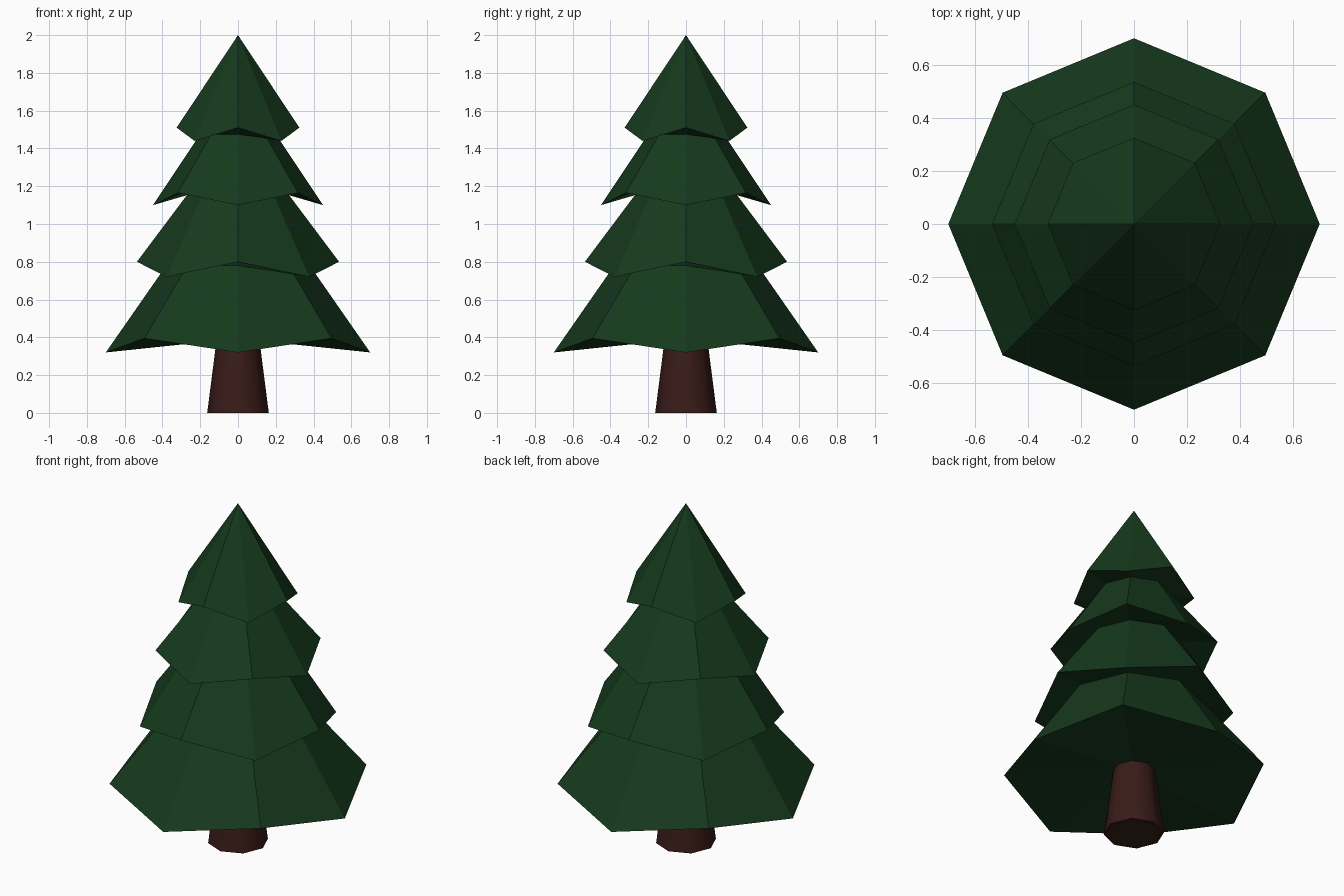
import bpy, bmesh, math

if "Cube" in bpy.data.objects:
    bpy.data.objects.remove(bpy.data.objects["Cube"])

SIDES = 8


def material(name, rgb):
    m = bpy.data.materials.new(name)
    m.diffuse_color = (*rgb, 1)
    m.use_nodes = True
    m.node_tree.nodes["Principled BSDF"].inputs["Base Color"].default_value = m.diffuse_color
    return m


def ring(bm, r, z_axis, z_diag=None):
    """Octagon of vertices; diagonal corners may sit at another height."""
    z_diag = z_axis if z_diag is None else z_diag
    return [bm.verts.new((r * math.cos(i * math.tau / SIDES),
                          r * math.sin(i * math.tau / SIDES),
                          z_diag if i % 2 else z_axis)) for i in range(SIDES)]


def bridge(bm, a, b):
    return [bm.faces.new((a[i], a[(i + 1) % SIDES], b[(i + 1) % SIDES], b[i]))
            for i in range(SIDES)]


def finish(bm, name, mats):
    bmesh.ops.recalc_face_normals(bm, faces=bm.faces)
    me = bpy.data.meshes.new(name)
    bm.to_mesh(me)
    bm.free()
    for m in mats:
        me.materials.append(m)
    ob = bpy.data.objects.new(name, me)
    bpy.context.collection.objects.link(ob)
    return ob


green = material("needles", (0.008, 0.042, 0.012))
bark = material("bark", (0.04, 0.011, 0.009))
wood = material("cut_wood", (0.04, 0.016, 0.008))

# Foliage: one skin of zigzag rims and inner rings, closed by a tip
bm = bmesh.new()
profile = [
    (0.115, 0.385, 0.385),                       # underside around trunk
    (0.70, 0.32, 0.395), (0.38, 0.78, 0.78),     # lowest tier
    (0.535, 0.80, 0.72), (0.25, 1.18, 1.18),     # second tier
    (0.45, 1.10, 1.165), (0.20, 1.475, 1.475),   # third tier
    (0.325, 1.51, 1.44),                         # top tier rim
]
rings = [ring(bm, *p) for p in profile]
for lower, upper in zip(rings, rings[1:]):
    bridge(bm, lower, upper)
tip = bm.verts.new((0, 0, 2))
for i in range(SIDES):
    bm.faces.new((rings[-1][i], rings[-1][(i + 1) % SIDES], tip))
finish(bm, "foliage", [green])

# Trunk: tapered, smooth sides, inset cut face underneath
bm = bmesh.new()
inner, base, top = ring(bm, 0.135, 0), ring(bm, 0.163, 0), ring(bm, 0.113, 0.39)
bridge(bm, inner, base)
for f in bridge(bm, base, top):
    f.smooth = True
bm.faces.new(inner).material_index = 1
trunk = finish(bm, "trunk", [bark, wood])
bpy.context.view_layer.objects.active = trunk
trunk.select_set(True)
bpy.ops.object.shade_smooth_by_angle(angle=math.radians(50))
